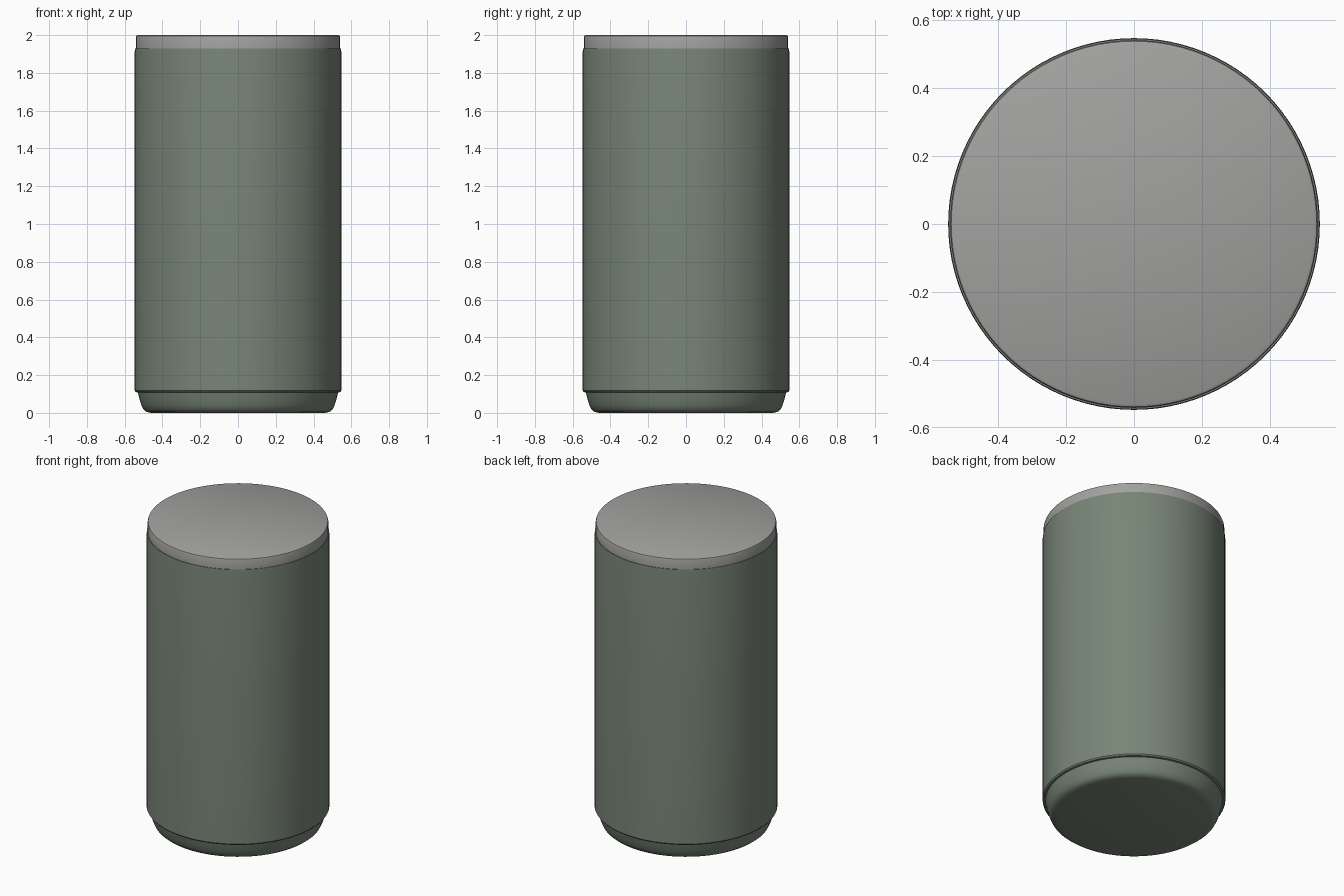
import bpy
import bmesh
import math

if "Cube" in bpy.data.objects:
    bpy.data.objects.remove(bpy.data.objects["Cube"])

SIDES = 96


def material(name, color):
    mat = bpy.data.materials.new(name)
    mat.diffuse_color = (*color, 1.0)
    mat.use_nodes = True
    mat.node_tree.nodes["Principled BSDF"].inputs["Base Color"].default_value = mat.diffuse_color
    return mat


def lathe(name, profile, mat):
    """Revolve (radius, height) points around z; a zero radius closes an end."""
    bm = bmesh.new()
    verts = [bm.verts.new((r, 0, z)) for r, z in profile]
    edges = [bm.edges.new(pair) for pair in zip(verts, verts[1:])]
    bmesh.ops.spin(bm, geom=verts + edges, cent=(0, 0, 0), axis=(0, 0, 1),
                   angle=math.tau, steps=SIDES, use_merge=True)
    bmesh.ops.remove_doubles(bm, verts=bm.verts, dist=1e-5)
    bmesh.ops.recalc_face_normals(bm, faces=bm.faces)
    mesh = bpy.data.meshes.new(name)
    bm.to_mesh(mesh)
    bm.free()
    obj = bpy.data.objects.new(name, mesh)
    bpy.context.collection.objects.link(obj)
    mesh.materials.append(mat)
    bpy.ops.object.select_all(action='DESELECT')
    obj.select_set(True)
    bpy.context.view_layer.objects.active = obj
    bpy.ops.object.shade_smooth_by_angle(angle=math.radians(32))
    return obj


green = material("muted green", (0.19, 0.235, 0.185))
grey = material("lid grey", (0.36, 0.36, 0.35))

# Canister with a tapered, rounded foot and a small step under the wall
lathe("canister_body", [
    (0, 0), (0.46, 0), (0.484, 0.005), (0.5, 0.018), (0.511, 0.04),
    (0.521, 0.07), (0.53, 0.108), (0.541, 0.11), (0.547, 0.118),
    (0.547, 1.91), (0.545, 1.93), (0, 1.93)], green)

# Flat lid with a softly rounded rim
lathe("lid", [
    (0, 1.925), (0.541, 1.925), (0.541, 1.988), (0.538, 1.996),
    (0.53, 2.0), (0, 2.0)], grey)
